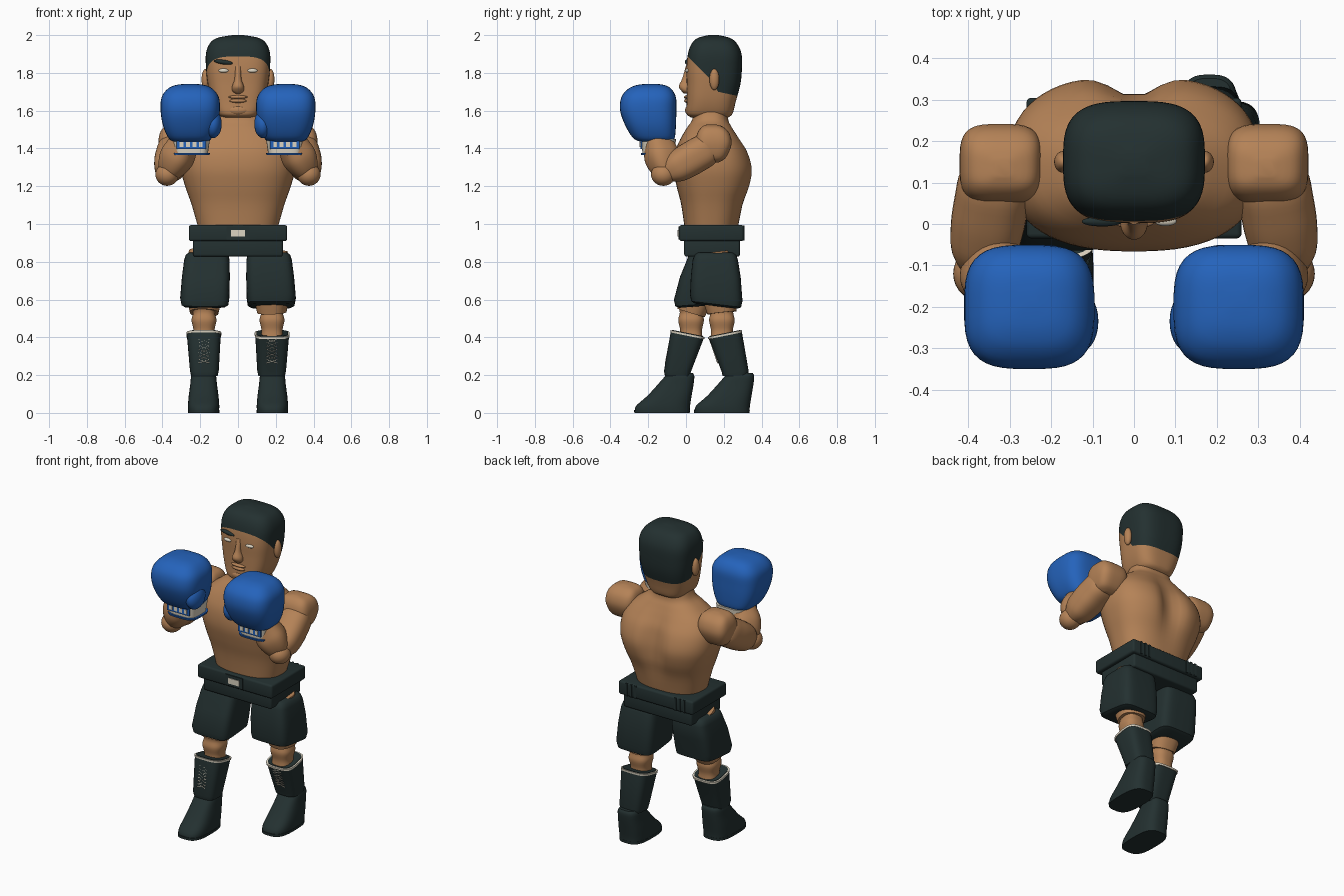
import bpy, bmesh
from math import cos, sin, tau, exp, radians
from mathutils import Vector, Matrix

cube = bpy.data.objects.get("Cube")
if cube:
    bpy.data.objects.remove(cube, do_unlink=True)


def material(name, rgb):
    m = bpy.data.materials.new(name)
    m.use_nodes = True
    color = (*rgb, 1)
    m.diffuse_color = color
    m.node_tree.nodes["Principled BSDF"].inputs["Base Color"].default_value = color
    return m


SKIN = material("tan skin", (0.46, 0.225, 0.095))
DARK = material("dark green black", (0.017, 0.03, 0.03))
BLUE = material("glove blue", (0.018, 0.125, 0.5))
CREAM = material("cream", (0.72, 0.66, 0.54))
meshes = []


def finish(name, bm, *mats):
    bmesh.ops.recalc_face_normals(bm, faces=bm.faces)
    mesh = bpy.data.meshes.new(name)
    bm.to_mesh(mesh)
    bm.free()
    for m in mats:
        mesh.materials.append(m)
    ob = bpy.data.objects.new(name, mesh)
    bpy.context.collection.objects.link(ob)
    meshes.append(ob)
    return ob


def spline(rows, steps):
    """Catmull-Rom interpolation between cross-sections."""
    out = []
    for i in range(len(rows) - 1):
        quad = [rows[max(0, min(len(rows) - 1, i + k))] for k in (-1, 0, 1, 2)]
        for s in range(steps):
            t = s / steps
            out.append([b + 0.5 * t * (c - a + t * (2 * a - 5 * b + 4 * c - d + t * (3 * (b - c) + d - a)))
                        for a, b, c, d in zip(*quad)])
    return out + [rows[-1]]


def loft(rows, n=2, steps=4, seg=40):
    """Rounded sections: height, centre x, centre y, half x, half y, slope along y."""
    bm = bmesh.new()
    rings = []
    for z, cx, cy, rx, ry, tilt in spline([(*r, 0)[:6] for r in rows], steps):
        ring = []
        for i in range(seg):
            c, s = cos(tau * (i + 0.5) / seg), sin(tau * (i + 0.5) / seg)
            x = rx * abs(c) ** (2 / n) * (1 if c > 0 else -1)
            y = ry * abs(s) ** (2 / n) * (1 if s > 0 else -1)
            ring.append(bm.verts.new((cx + x, cy + y, z + tilt * y)))
        rings.append(ring)
    for a, b in zip(rings, rings[1:]):
        for i in range(seg):
            j = (i + 1) % seg
            bm.faces.new((a[i], a[j], b[j], b[i]))
    bm.faces.new(rings[0])
    bm.faces.new(rings[-1])
    return bm


def ball(name, centre, half, mat):
    bm = bmesh.new()
    bmesh.ops.create_uvsphere(bm, u_segments=28, v_segments=16, radius=1,
                              matrix=Matrix.Translation(centre) @ Matrix.Diagonal((*half, 1)))
    return finish(name, bm, mat)


def box(name, centre, size, mat, bevel=0.0):
    bm = bmesh.new()
    bmesh.ops.create_cube(bm, size=1, matrix=Matrix.Translation(centre) @ Matrix.Diagonal((*size, 1)))
    if bevel:
        bmesh.ops.bevel(bm, geom=bm.edges[:], offset=bevel, segments=3, affect="EDGES", profile=0.5)
    return finish(name, bm, mat)


def limb(name, a, b, radii, mat, n=2.5):
    """Rounded limb from a to b with the given radii spread along it."""
    a, b = Vector(a), Vector(b)
    d = b - a
    rows = [(d.length * i / (len(radii) - 1), 0, 0, r, r) for i, r in enumerate(radii)]
    bm = loft(rows, n)
    bm.transform(Matrix.Translation(a) @ d.to_track_quat("Z", "Y").to_matrix().to_4x4())
    return finish(name, bm, mat)


# Torso and neck: height, half width, front, back
outline = [(0.96, 0.205, -0.005, 0.27), (1.1, 0.245, -0.025, 0.305), (1.2, 0.28, -0.05, 0.345),
           (1.29, 0.303, -0.066, 0.36), (1.38, 0.3, -0.058, 0.335), (1.45, 0.265, -0.03, 0.29),
           (1.51, 0.19, 0.005, 0.25), (1.56, 0.13, 0.035, 0.225), (1.66, 0.11, 0.04, 0.225)]
bm = loft([(z, 0, (f + b) / 2, w, (b - f) / 2) for z, w, f, b in outline], 2.5, 4, 64)
for v in bm.verts:  # spine groove
    if v.co.y > 0.15:
        v.co.y -= 0.055 * exp(-(v.co.x / 0.07) ** 2 - ((v.co.z - 1.3) / 0.15) ** 2)
finish("torso", bm, SKIN)

# Head with the hair cut along a stepped hairline
bm = loft([(1.565, 0, 0.125, 0.085, 0.1), (1.585, 0, 0.125, 0.115, 0.122), (1.65, 0, 0.134, 0.142, 0.13),
           (1.74, 0, 0.146, 0.16, 0.142), (1.82, 0, 0.149, 0.169, 0.147), (1.9, 0, 0.152, 0.17, 0.142),
           (1.955, 0, 0.15, 0.15, 0.12), (1.985, 0, 0.148, 0.11, 0.085), (2.0, 0, 0.145, 0.03, 0.025)],
          3.2, 5, 64)
hairline = [(-0.02, 1.915), (0.12, 1.775), (0.17, 1.7), (0.32, 1.668)]
for (y0, z0), (y1, z1) in zip(hairline, hairline[1:]):
    bmesh.ops.bisect_plane(bm, geom=bm.verts[:] + bm.edges[:] + bm.faces[:],
                           plane_co=(0, y0, z0), plane_no=(0, z0 - z1, y1 - y0))


def is_hair(p):
    for (y0, z0), (y1, z1) in zip(hairline, hairline[1:]):
        if p.y <= y1:
            return p.z > z0 + (z1 - z0) * (p.y - y0) / (y1 - y0)
    return False


for f in bm.faces:
    f.material_index = int(is_hair(f.calc_center_median()))
finish("head", bm, SKIN, DARK)

# Face
finish("nose", loft([(1.69, 0, 0.005, 0.012, 0.015), (1.705, 0, 0, 0.03, 0.025), (1.73, 0, -0.002, 0.031, 0.036),
                     (1.77, 0, 0.004, 0.018, 0.024), (1.84, 0, 0.012, 0.016, 0.012)], 2, 4, 24), SKIN)
ball("upper_lip", (0, 0.006, 1.672), (0.05, 0.017, 0.01), SKIN)
ball("lower_lip", (0, 0.006, 1.652), (0.045, 0.016, 0.011), SKIN)
ball("chin", (0, 0.015, 1.602), (0.055, 0.02, 0.025), SKIN)
brow = ball("right_eyebrow", (0, 0, 0), (0.05, 0.012, 0.012), DARK)
brow.location, brow.rotation_euler = (-0.077, 0.006, 1.857), (0, radians(8), 0)

# Belt and trunks
box("waistband", (0, 0.135, 0.952), (0.52, 0.34, 0.085), DARK, 0.012)
box("trunks_top", (0, 0.138, 0.875), (0.475, 0.295, 0.095), DARK, 0.012)
box("belt_panel", (0, -0.036, 0.953), (0.12, 0.008, 0.068), DARK)
box("belt_plate", (0, -0.04, 0.952), (0.075, 0.008, 0.035), CREAM)

for s, side in ((1, "left"), (-1, "right")):
    # Facial pairs
    ball(side + "_ear", (s * 0.172, 0.15, 1.765), (0.021, 0.026, 0.056), SKIN)
    ball(side + "_eye", (s * 0.076, 0.007, 1.812), (0.027, 0.012, 0.011), CREAM)

    # Belt ridges on the back
    for i in range(3):
        box(f"{side}_belt_ridge_{i}", (s * (0.14 + 0.03 * i), 0.305, 0.952), (0.012, 0.008, 0.08), DARK)

    # Shoulder and arm
    finish(side + "_shoulder", loft([(1.325, s * 0.325, 0.13, 0.04, 0.04), (1.35, s * 0.325, 0.135, 0.078, 0.075),
                                     (1.42, s * 0.323, 0.145, 0.098, 0.096), (1.48, s * 0.32, 0.145, 0.094, 0.085),
                                     (1.515, s * 0.318, 0.14, 0.07, 0.055), (1.528, s * 0.318, 0.135, 0.02, 0.02)],
                                    3.5), SKIN)
    limb(side + "_upper_arm", (s * 0.325, 0.17, 1.43), (s * 0.375, -0.13, 1.255),
         (0.05, 0.085, 0.09, 0.088, 0.075, 0.03), SKIN)
    ball(side + "_elbow", (s * 0.375, -0.12, 1.262), (0.062, 0.065, 0.06), SKIN)
    limb(side + "_forearm", (s * 0.375, -0.1, 1.25), (s * 0.27, -0.155, 1.46),
         (0.045, 0.075, 0.088, 0.08, 0.07), SKIN)

    # Glove with cuff and striped front patch
    gx = s * 0.253
    finish(side + "_glove", loft([(1.435, gx, -0.16, 0.085, 0.08), (1.455, gx, -0.17, 0.115, 0.11),
                                  (1.52, gx, -0.187, 0.144, 0.134), (1.6, gx, -0.2, 0.157, 0.149),
                                  (1.67, gx, -0.198, 0.152, 0.145), (1.715, gx, -0.192, 0.12, 0.115),
                                  (1.736, gx, -0.187, 0.075, 0.072), (1.742, gx, -0.185, 0.02, 0.02)], 3.2), BLUE)
    ball(side + "_thumb", (s * 0.132, -0.235, 1.53), (0.046, 0.075, 0.075), BLUE)
    cx, cy = s * 0.248, -0.145
    finish(side + "_cuff", loft([(1.37, cx, cy, 0.088, 0.085), (1.45, cx, cy, 0.1, 0.092)], 4, 1), CREAM)
    finish(side + "_cuff_rim", loft([(1.364, cx, cy, 0.097, 0.092), (1.376, cx, cy, 0.1, 0.095)], 4, 1), BLUE)
    box(side + "_cuff_patch", (cx, cy - 0.092, 1.42), (0.155, 0.009, 0.046), BLUE)
    for i in range(4):
        box(f"{side}_cuff_stripe_{i}", (cx + 0.034 * (i - 1.5), cy - 0.096, 1.42), (0.02, 0.008, 0.026), CREAM)

    # Leg: the right leg steps forward, the left trails behind
    back = s > 0
    lean = 0.2 if back else -0.2
    kx, ky = s * 0.18, 0.19 if back else 0.027
    top_y, hem_y = (0.155, 0.16) if back else (0.125, 0.075)
    hem_tilt = -0.12 if back else 0.08
    limb(side + "_thigh", (s * 0.17, top_y, 0.85), (kx, ky, 0.53), (0.09, 0.1, 0.095, 0.075), SKIN)
    finish(side + "_shorts_leg", loft([
        (0.565, s * 0.175, hem_y, 0.108, 0.112, hem_tilt), (0.575, s * 0.175, hem_y, 0.124, 0.132, hem_tilt),
        (0.61, s * 0.176, hem_y, 0.13, 0.139, hem_tilt), (0.72, s * 0.17, (hem_y + top_y) / 2, 0.127, 0.132, 0),
        (0.81, s * 0.165, top_y, 0.12, 0.12), (0.838, s * 0.163, top_y, 0.113, 0.11),
        (0.85, s * 0.162, top_y, 0.095, 0.095)], 5, 1), DARK)
    finish(side + "_knee", loft([(0.4, kx, ky, 0.06, 0.06), (0.44, kx, ky, 0.056, 0.058), (0.49, kx, ky, 0.066, 0.068),
                                 (0.53, kx, ky, 0.058, 0.06), (0.56, kx, ky, 0.07, 0.065)], 2.6), SKIN)

    # Boot shaft, trim, foot and sole
    sy, by = (0.207, 0.26) if back else (0.008, -0.045)
    finish(side + "_boot_shaft", loft([(0.195, s * 0.178, by, 0.07, 0.066), (0.22, s * 0.178, by, 0.076, 0.072),
                                       (0.417, s * 0.181, sy, 0.09, 0.088, lean)], 3.5, 1), DARK)
    finish(side + "_boot_trim", loft([(0.408, s * 0.181, sy, 0.092, 0.09, lean),
                                      (0.42, s * 0.181, sy, 0.093, 0.091, lean)], 3.5, 1), CREAM)
    finish(side + "_boot_lining", loft([(0.415, s * 0.181, sy, 0.084, 0.082, lean),
                                        (0.423, s * 0.181, sy, 0.084, 0.082, lean)], 3.5, 1), DARK)
    fy = 0.317 if back else 0
    profile = [(0.012, 0.082, -0.272, 0.02), (0.04, 0.083, -0.262, 0.022), (0.09, 0.079, -0.205, 0.03),
               (0.15, 0.071, -0.15, 0.04), (0.195, 0.066, -0.11, 0.044), (0.212, 0.055, -0.09, 0.035)]
    finish(side + "_boot_foot", loft([(z, s * 0.182, fy + (f + h) / 2, w, (h - f) / 2) for z, w, f, h in profile],
                                     3, 3), DARK)
    finish(side + "_sole", loft([(0, s * 0.182, fy - 0.127, 0.083, 0.147),
                                 (0.016, s * 0.182, fy - 0.127, 0.084, 0.148)], 3, 1), DARK)

    # Zigzag laces down the front of the shaft
    lace = bpy.data.curves.new(side + "_laces", "CURVE")
    lace.dimensions, lace.bevel_depth, lace.bevel_resolution = "3D", 0.0028, 1
    for flip in (1, -1):
        line = lace.splines.new("POLY")
        line.points.add(7)
        for i, p in enumerate(line.points):
            t = 0.1 + 0.09 * i
            front = (sy - 0.089) * (1 - t) + (by - 0.074) * t
            p.co = (s * 0.18 + flip * (0.028 if i % 2 else -0.028), front, 0.41 - 0.2 * t, 1)
    lace.materials.append(CREAM)
    bpy.context.collection.objects.link(bpy.data.objects.new(side + "_laces", lace))

# Smooth shading with crisp edges
bpy.ops.object.select_all(action="DESELECT")
for ob in meshes:
    ob.select_set(True)
bpy.context.view_layer.objects.active = meshes[0]
bpy.ops.object.shade_smooth_by_angle(angle=radians(40))
